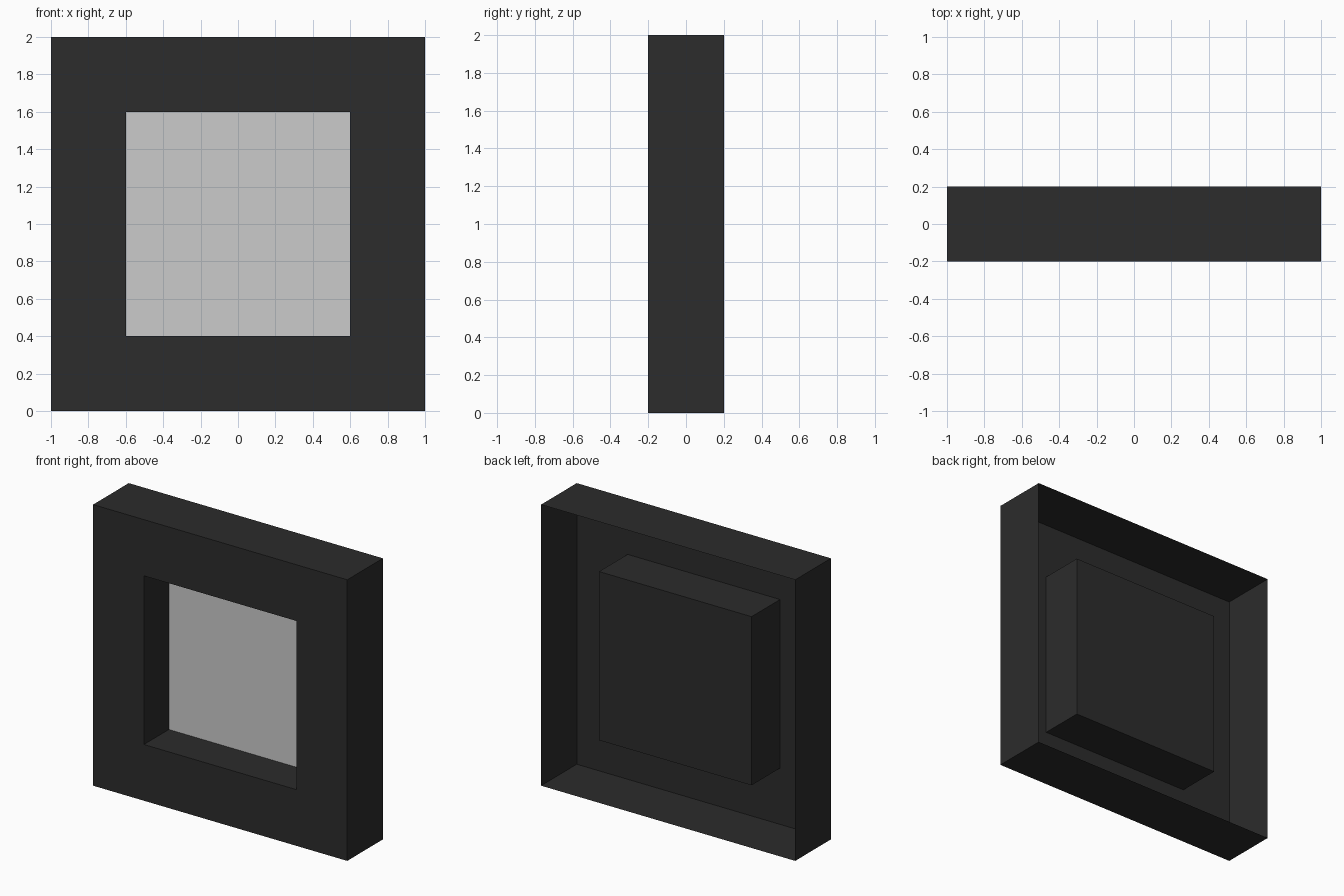
import bpy, bmesh

if "Cube" in bpy.data.objects:
    bpy.data.objects.remove(bpy.data.objects["Cube"])

CENTRE_Z = 1.0


def square(bm, half, y):
    """Four corners, anticlockwise seen from the front."""
    return [bm.verts.new((sx * half, y, CENTRE_Z + sz * half))
            for sx, sz in ((-1, -1), (1, -1), (1, 1), (-1, 1))]


def nested_sheet(name, rings, capped, colour):
    """Skin a run of (half width, y) squares, closing the last one if capped."""
    bm = bmesh.new()
    loops = [square(bm, half, y) for half, y in rings]
    for a, b in zip(loops, loops[1:]):
        for i in range(4):
            j = (i + 1) % 4
            bm.faces.new((a[i], a[j], b[j], b[i]))
    if capped:
        bm.faces.new(loops[-1])
    mesh = bpy.data.meshes.new(name)
    bm.to_mesh(mesh)
    bm.free()
    obj = bpy.data.objects.new(name, mesh)
    bpy.context.collection.objects.link(obj)
    mat = bpy.data.materials.new(name + "_colour")
    mat.diffuse_color = (*colour, 1)
    mat.use_nodes = True
    mat.node_tree.nodes["Principled BSDF"].inputs["Base Color"].default_value = mat.diffuse_color
    mesh.materials.append(mat)
    return obj


# Frame: open-backed rim, front border, then the recess tray with its back
nested_sheet("frame", [(1.0, 0.2), (1.0, -0.2), (0.6, -0.2), (0.6, 0.12)],
             True, (0.025, 0.025, 0.025))

# Pane: flat panel just in front of the tray back
nested_sheet("pane", [(0.6, 0.08)], True, (0.8, 0.8, 0.8))
